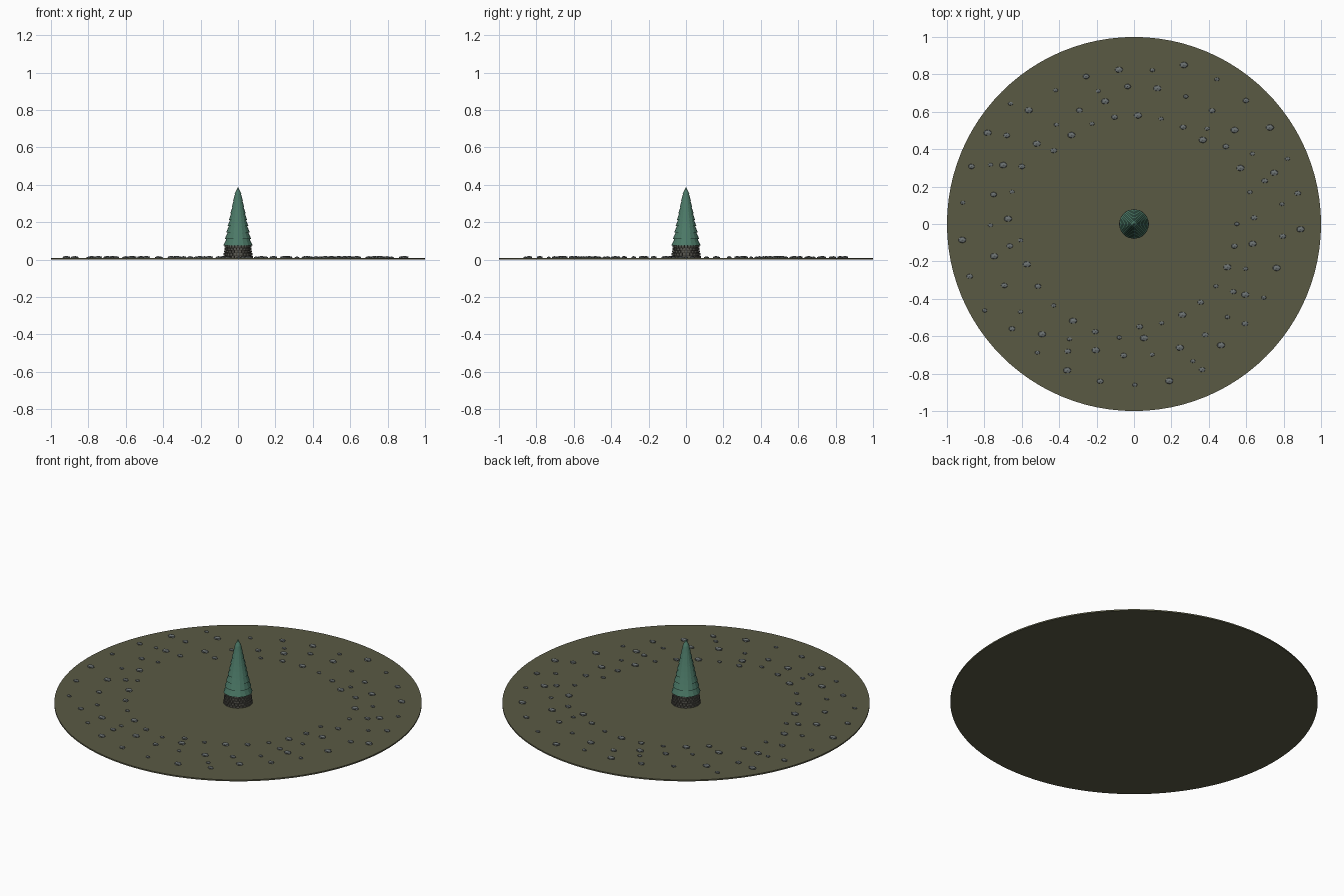
import bpy
import bmesh
import math
from mathutils import Matrix, Vector

cube = bpy.data.objects.get("Cube")
if cube:
    bpy.data.objects.remove(cube, do_unlink=True)


def material(name, rgb):
    """Flat material from 8-bit sRGB values."""
    linear = [((c / 255 + 0.055) / 1.055) ** 2.4 for c in rgb] + [1.0]
    mat = bpy.data.materials.new(name)
    mat.use_nodes = True
    mat.diffuse_color = linear
    mat.node_tree.nodes["Principled BSDF"].inputs["Base Color"].default_value = linear
    return mat


def finish(name, bm, mat):
    """Turn a bmesh into a named object with one material."""
    mesh = bpy.data.meshes.new(name)
    bm.to_mesh(mesh)
    bm.free()
    mesh.materials.append(mat)
    obj = bpy.data.objects.new(name, mesh)
    bpy.context.collection.objects.link(obj)
    return obj


def frustum(bm, sides, low_radius, high_radius, low, high):
    bmesh.ops.create_cone(
        bm, cap_ends=True, segments=sides, radius1=low_radius, radius2=high_radius,
        depth=high - low, matrix=Matrix.Translation((0, 0, (low + high) / 2)))


earth = material("olive earth", (90, 90, 68))
pine = material("pine green", (75, 120, 102))
pebble_grey = material("pebble grey", (108, 114, 114))
wall_grey = material("wall grey", (88, 87, 80))
mortar = material("dark mortar", (48, 46, 40))

GROUND_TOP = 0.008
WALL_TOP = 0.078
TREE_TOP = 0.387

# Ground disc
bm = bmesh.new()
frustum(bm, 96, 1, 1, 0, GROUND_TOP)
finish("ground", bm, earth)

# Pebbles spread by the golden angle over thirteen repeating radii
bm = bmesh.new()
golden_angle = math.pi * (3 - math.sqrt(5))
for i in range(100):
    angle = i * golden_angle
    radius = 0.55 + 0.031 * (i % 13)
    size = 0.015 + 0.0045 * (i % 3)
    place = Matrix.Translation((radius * math.cos(angle), radius * math.sin(angle), 0.011))
    bmesh.ops.create_icosphere(
        bm, subdivisions=1, radius=1,
        matrix=place @ Matrix.Diagonal((size, size * 0.75, size * 0.4, 1)))
finish("pebbles", bm, pebble_grey)

# Core of the round stone wall under the tree
bm = bmesh.new()
frustum(bm, 32, 0.074, 0.064, GROUND_TOP, WALL_TOP)
finish("wall_core", bm, mortar)

# Courses of small wall stones, staggered from row to row
bm = bmesh.new()
rows, per_row = 5, 26
row_height = (WALL_TOP - GROUND_TOP) / rows
for row in range(rows):
    radius = 0.073 - 0.002 * row
    width = 2 * math.pi * radius / per_row * 0.82
    for k in range(per_row):
        turn = Matrix.Rotation(2 * math.pi * (k + row % 2 / 2) / per_row, 4, "Z")
        place = Matrix.Translation((radius, 0, GROUND_TOP + row_height * (row + 0.5)))
        bmesh.ops.create_cube(
            bm, size=1,
            matrix=turn @ place @ Matrix.Diagonal((0.012, width, row_height * 0.8, 1)))
finish("wall_stones", bm, wall_grey)

# Tree made of stacked flaring tiers that narrow to a point
bm = bmesh.new()
tiers, pitch = 9, 0.0345


def tier_radius(i):
    return 0.079 - 0.0076 * i


for i in range(tiers):
    low = WALL_TOP - 0.003 + pitch * i
    if i < tiers - 1:
        frustum(bm, 16, tier_radius(i), tier_radius(i + 1) * 0.87, low, low + pitch + 0.001)
    else:
        frustum(bm, 16, tier_radius(i), 0, low, TREE_TOP)
finish("tree", bm, pine)
